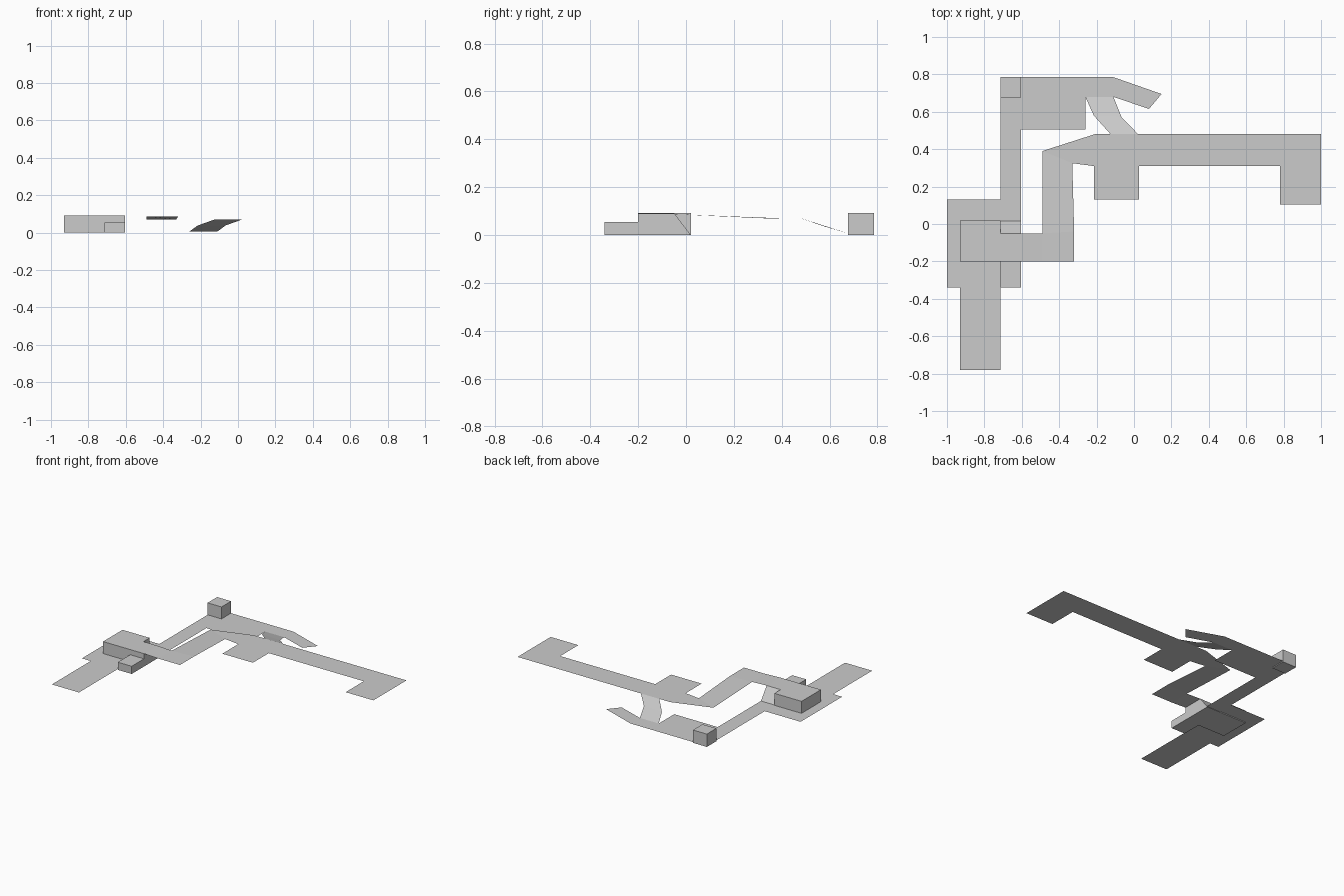
import bpy

if "Cube" in bpy.data.objects:
    bpy.data.objects.remove(bpy.data.objects["Cube"])

G, P, T = 0.006, 0.07, 0.092   # ground, upper path and block-top heights


def mesh_object(name, verts, faces):
    me = bpy.data.meshes.new(name)
    me.from_pydata(verts, [], faces)
    me.update()
    ob = bpy.data.objects.new(name, me)
    bpy.context.collection.objects.link(ob)
    return ob


def sheet(name, outline, z):
    return mesh_object(name, [(x, y, z) for x, y in outline], [range(len(outline))])


def ribbon(name, rows):
    # strip of quads between (left, right) point pairs
    verts = [p for row in rows for p in row]
    faces = [(2 * i, 2 * i + 1, 2 * i + 3, 2 * i + 2) for i in range(len(rows) - 1)]
    return mesh_object(name, verts, faces)


def prism(name, x0, x1, profile):
    # y-z profile (counter-clockwise seen from +x) swept along x
    n = len(profile)
    verts = [(x, y, z) for x in (x0, x1) for y, z in profile]
    faces = [tuple(range(n - 1, -1, -1)), tuple(range(n, 2 * n))]
    faces += [(i, (i + 1) % n, n + (i + 1) % n, n + i) for i in range(n)]
    return mesh_object(name, verts, faces)


def block(name, x0, x1, y0, y1, z1):
    return prism(name, x0, x1, [(y0, 0), (y1, 0), (y1, z1), (y0, z1)])


# lower floor with the entrance leg and the back wing
sheet("lower_floor", [
    (-1, -0.34), (-0.93, -0.34), (-0.93, -0.78), (-0.715, -0.78), (-0.715, -0.34),
    (-0.605, -0.34), (-0.605, 0.505), (-0.26, 0.505), (-0.26, 0.68), (-0.11, 0.68),
    (0.08, 0.615), (0.147, 0.695), (-0.11, 0.785), (-0.715, 0.785), (-0.715, 0.13),
    (-1, 0.13)], G)

# upper floor
sheet("upper_floor", [
    (-0.49, 0.39), (-0.33, 0.325), (-0.215, 0.31), (-0.215, 0.13), (0.027, 0.13),
    (0.027, 0.31), (0.78, 0.31), (0.78, 0.105), (1, 0.105), (1, 0.48), (-0.21, 0.48)], P)

# raised blocks
block("main_block", -0.93, -0.715, -0.2, 0.02, T)
prism("sloped_block", -0.715, -0.605, [(-0.2, 0), (0.02, 0), (-0.05, T), (-0.2, T)])
block("step_block", -0.715, -0.605, -0.34, -0.2, 0.055)
block("corner_block", -0.715, -0.605, 0.677, 0.785, T)

# bridge from the block top, turning into the ramp towards the upper floor
ribbon("bridge", [
    ((-0.605, -0.05, T), (-0.605, -0.2, T)),
    ((-0.49, -0.05, 0.087), (-0.49, -0.2, 0.087)),
    ((-0.32, -0.04, 0.087), (-0.32, -0.2, 0.087))][::-1])
ribbon("long_ramp", [
    ((-0.49, -0.05, 0.087), (-0.32, -0.04, 0.087)),
    ((-0.49, 0.39, P), (-0.33, 0.325, P))])

# bent ramp from the lower floor to the upper floor
ribbon("bent_ramp", [
    ((0.022, 0.48, P), (-0.125, 0.48, P)),
    ((-0.067, 0.572, 0.038), (-0.215, 0.58, 0.038)),
    ((-0.11, 0.68, G), (-0.26, 0.68, G))])
